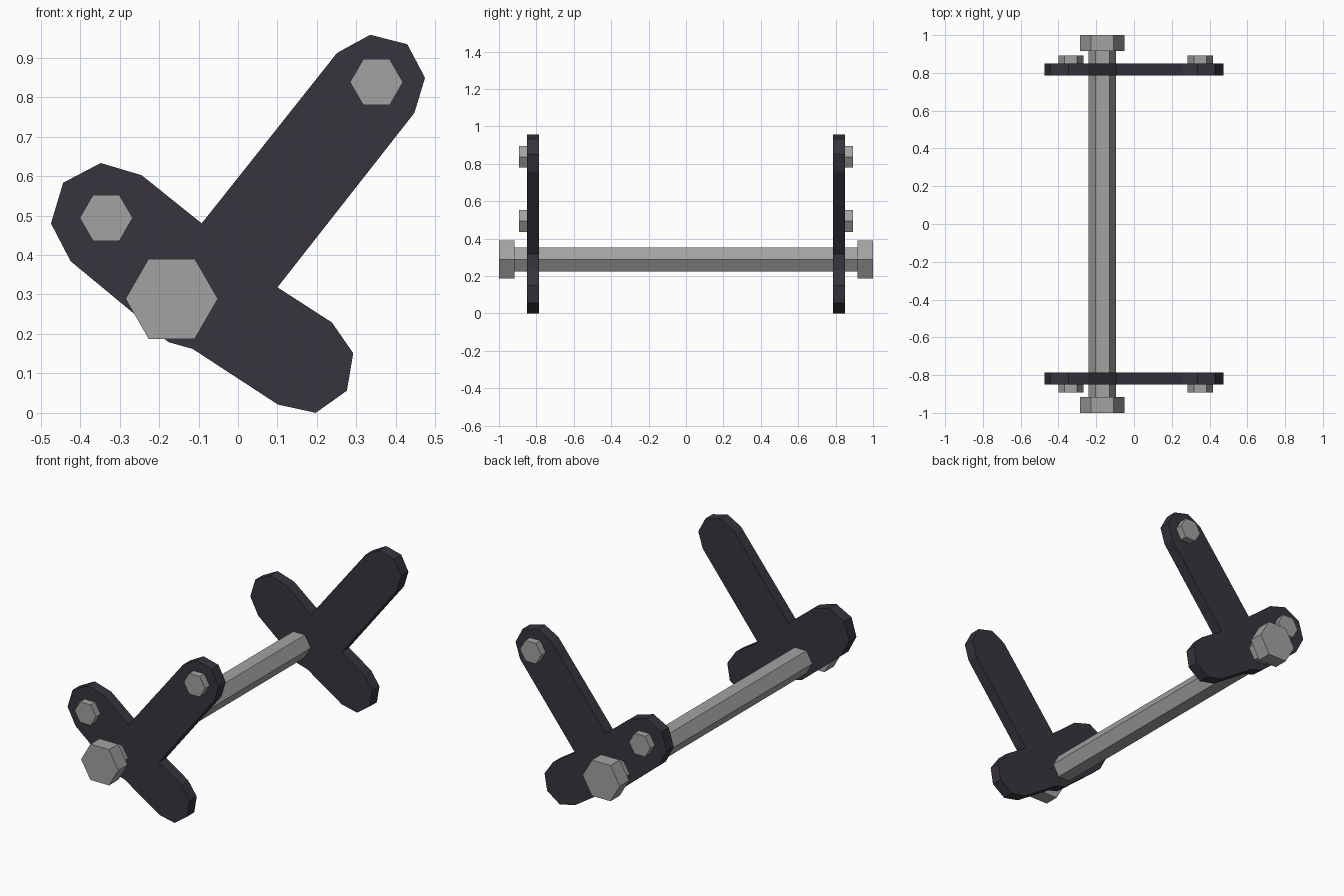
import bpy, bmesh, math
from mathutils import Vector

if "Cube" in bpy.data.objects:
    bpy.data.objects.remove(bpy.data.objects["Cube"])


def material(name, rgb):
    m = bpy.data.materials.new(name)
    m.diffuse_color = (*rgb, 1)
    m.use_nodes = True
    m.node_tree.nodes["Principled BSDF"].inputs["Base Color"].default_value = m.diffuse_color
    return m


dark = material("dark_plate", (0.038, 0.035, 0.046))
steel = material("grey_steel", (0.36, 0.36, 0.36))


def prism(name, outline, y0, y1, mat):
    """Extrude an (x, z) outline along y from y0 to y1."""
    bm = bmesh.new()
    face = bm.faces.new([bm.verts.new((x, y0, z)) for x, z in outline])
    res = bmesh.ops.extrude_face_region(bm, geom=[face], use_keep_orig=True)
    top = [v for v in res["geom"] if isinstance(v, bmesh.types.BMVert)]
    bmesh.ops.translate(bm, verts=top, vec=Vector((0, y1 - y0, 0)))
    bmesh.ops.recalc_face_normals(bm, faces=bm.faces)
    me = bpy.data.meshes.new(name)
    bm.to_mesh(me)
    bm.free()
    me.materials.append(mat)
    ob = bpy.data.objects.new(name, me)
    bpy.context.collection.objects.link(ob)
    return ob


def hexagon(x, z, r):
    return [(x + r * math.cos(i * math.pi / 3), z + r * math.sin(i * math.pi / 3))
            for i in range(6)]


# three-armed plate outline, clockwise from the upper inner corner
PLATE = [(-0.092, 0.480), (0.251, 0.912), (0.335, 0.958), (0.429, 0.934),
         (0.474, 0.849), (0.447, 0.760), (0.100, 0.318), (0.238, 0.229),
         (0.292, 0.151), (0.276, 0.056), (0.197, 0.0), (0.101, 0.021),
         (-0.115, 0.162), (-0.176, 0.179), (-0.424, 0.384), (-0.474, 0.480),
         (-0.443, 0.583), (-0.348, 0.633), (-0.244, 0.602)]
AXLE = (-0.168, 0.289)

# axle through both plates
prism("axle", hexagon(*AXLE, 0.074), -0.92, 0.92, steel)

# same plate, bolts and end nut on both sides
for side, s in (("front", -1), ("back", 1)):
    prism(side + "_plate", PLATE, s * 0.787, s * 0.851, dark)
    prism(side + "_axle_nut", hexagon(*AXLE, 0.117), s * 0.917, s * 1.0, steel)
    prism(side + "_upper_bolt", hexagon(0.351, 0.838, 0.067), s * 0.845, s * 0.892, steel)
    prism(side + "_lower_bolt", hexagon(-0.334, 0.494, 0.067), s * 0.845, s * 0.892, steel)
